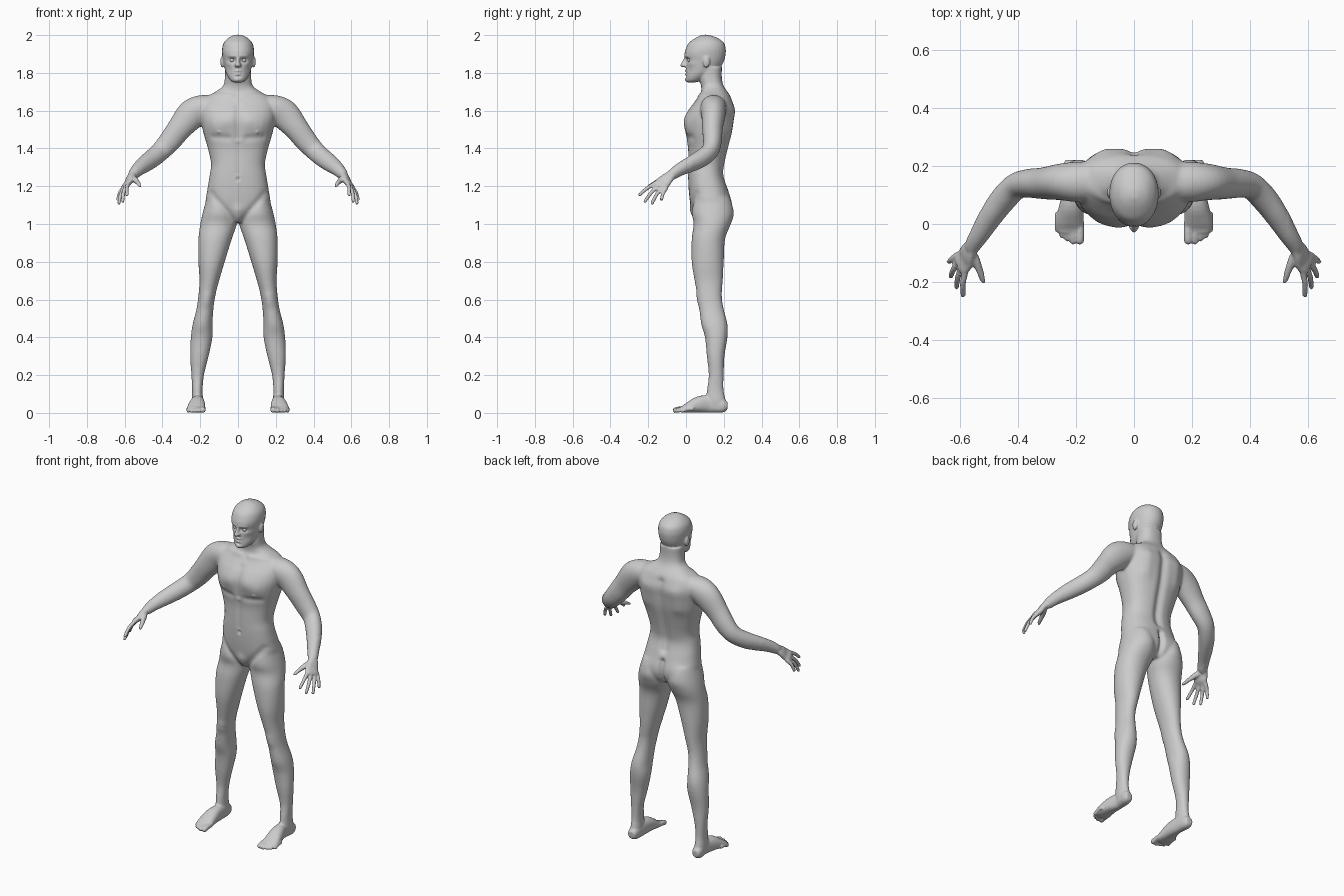
import bpy, bmesh, math
from mathutils import Vector, Matrix
from mathutils.kdtree import KDTree

cube = bpy.data.objects.get("Cube")
if cube:
    bpy.data.objects.remove(cube, do_unlink=True)

CM = 0.01  # parts are given in hundredths of a unit
SEGMENTS = 28

skin = bpy.data.materials.new("matte_grey")
skin.use_nodes = True
grey = (0.6, 0.6, 0.6, 1)
skin.diffuse_color = grey
skin.node_tree.nodes["Principled BSDF"].inputs["Base Color"].default_value = grey

bm = bmesh.new()


def spline(rows, steps=4):
    """Catmull-Rom curve through rows of numbers."""
    curve = []
    for i in range(len(rows) - 1):
        before, start = rows[max(i - 1, 0)], rows[i]
        end, after = rows[i + 1], rows[min(i + 2, len(rows) - 1)]
        for step in range(steps):
            t = step / steps
            curve.append([b + t / 2 * (c - a + t * (2 * a - 5 * b + 4 * c - d + t * (3 * (b - c) + d - a)))
                          for a, b, c, d in zip(before, start, end, after)])
    return curve + [list(rows[-1])]


def loft(rows, side=None, power=2):
    """Skin ellipses (x, y, z, a, b): level rings, or square to the path when side is given."""
    rows = spline(rows)
    rings = []
    for i, (x, y, z, a, b) in enumerate(rows):
        u, v = Vector((1, 0, 0)), Vector((0, 1, 0))
        if side:
            ahead, behind = rows[min(i + 1, len(rows) - 1)], rows[max(i - 1, 0)]
            along = (Vector(ahead[:3]) - Vector(behind[:3])).normalized()
            u = Vector(side)
            u = (u - along * u.dot(along)).normalized()
            v = along.cross(u)
        ring = []
        for k in range(SEGMENTS):
            angle = math.tau * k / SEGMENTS
            c, s = math.cos(angle), math.sin(angle)
            c = math.copysign(abs(c) ** (2 / power), c)
            s = math.copysign(abs(s) ** (2 / power), s)
            ring.append(bm.verts.new((Vector((x, y, z)) + u * a * c + v * b * s) * CM))
        rings.append(ring)
    for lower, upper in zip(rings, rings[1:]):
        for k in range(SEGMENTS):
            j = (k + 1) % SEGMENTS
            bm.faces.new((lower[k], lower[j], upper[j], upper[k]))
    bm.faces.new(rings[0][::-1])
    bm.faces.new(rings[-1])


def column(rows, power):
    """Level rings given as height, left edge, right edge, front, back."""
    loft([((left + right) / 2, (front + back) / 2, z, (right - left) / 2, (back - front) / 2)
          for z, left, right, front, back in rows], None, power)


def central(rows, power):
    """Level rings on the middle plane, given as height, half width, front, back."""
    column([(z, -half, half, front, back) for z, half, front, back in rows], power)


def blob(centre, size):
    place = Matrix.Translation(Vector(centre) * CM) @ Matrix.Diagonal((*(Vector(size) * CM), 1))
    bmesh.ops.create_uvsphere(bm, u_segments=16, v_segments=10, radius=1, matrix=place)


def digit(points, root, tip):
    """Finger or toe with a round end."""
    rows = []
    for i, point in enumerate(points):
        radius = root + (tip - root) * i / (len(points) - 1)
        rows.append((*point, radius, radius))
    loft(rows, (1, 0.3, 0))
    blob(points[-1], (tip, tip, tip))


# Left leg, from hip to heel
column([(114, 3, 16.5, 4, 22.5), (106, 1, 18.7, 3, 24.7), (100, 0.6, 20, 4, 23.7), (92, 3.3, 21, 3, 20.7),
        (80, 7, 21, 3, 20), (70, 10, 20.4, 4.5, 19.5), (62, 12, 21, 6, 19), (55, 13, 22, 7, 20),
        (47, 13.5, 24, 8, 22), (40, 13.5, 25, 10, 22), (30, 15.5, 25.4, 11, 20.4), (20, 18, 24.7, 12, 20),
        (12, 18.7, 24.3, 11, 20), (6, 18.5, 24.5, 11, 21), (2, 19, 24, 12, 21)], 2.1)

# Left foot and toes
loft([(21.5, 22, 3.6, 2, 2), (21.5, 19.5, 3.8, 3, 3.7), (21, 13, 4.7, 3, 4.6), (21.5, 7, 4.5, 4, 4.3),
      (22, 2, 3, 4.7, 3), (22, -1, 2, 4.8, 2), (22, -3, 1.7, 4, 1.4)], (1, 0, 0), 2.3)
for x, tip, radius in ((18.6, -5.6, 1.5), (21, -6, 1.1), (23, -5, 1), (24.7, -4, 1), (26.3, -2, 1)):
    digit([(x, tip + 6, 2.2), (x, tip + 2.5, 2), (x, tip, radius)], radius, radius)

# Left arm, from shoulder to wrist
loft([(12, 15, 163, 6, 5), (18.5, 14.5, 161.5, 7, 7), (24.5, 14.5, 158, 6.4, 8), (31, 14, 150.5, 5.5, 6.6),
      (36, 14, 144, 5, 6), (40.5, 13, 139, 4.5, 5.3), (45, 8.5, 135, 4.5, 5), (49, 3, 132, 4, 4.6),
      (53, -3.5, 128.7, 3.3, 3.6), (55.5, -7.5, 126, 2.8, 2.8), (56, -9, 125, 2.6, 2)], (0, 1, 0))

# Left hand: palm, fingers, thumb
loft([(55, -7, 126.5, 2.4, 2), (57, -9.5, 124.5, 3.3, 1.8), (58, -12, 122, 4, 1.7),
      (59.5, -14, 120.4, 4, 1.4), (60, -14.6, 119.6, 3.6, 1)], (3, 6, -2.5), 2.4)
wrist = Vector((57.5, -11, 123))
for knuckle, tip in (((58, -16.3, 121.4), (58.8, -24.5, 115.5)), ((59.3, -14.8, 120), (61, -21.7, 112)),
                     ((60.3, -12.8, 119), (63, -18, 111)), ((60.7, -10.6, 119), (63.6, -13, 113))):
    knuckle, tip = Vector(knuckle), Vector(tip)
    bend = knuckle.lerp(tip, 0.5) + Vector((0.5, -0.3, 0.4))
    digit([knuckle.lerp(wrist, 0.3), knuckle, bend, tip], 1.25, 0.9)
digit([(56, -10, 124.5), (54, -13.5, 123), (52.6, -17, 121.5), (51.8, -20, 120)], 1.8, 1)

# Left ear and nostril
blob((8.3, 10.8, 185.8), (1.1, 1.9, 3.1))
blob((1.1, -0.8, 184), (0.8, 1.2, 0.8))

# Mirror the limbs to the right side
copy = bmesh.ops.duplicate(bm, geom=bm.verts[:] + bm.edges[:] + bm.faces[:])["geom"]
bmesh.ops.scale(bm, vec=(-1, 1, 1), verts=[g for g in copy if isinstance(g, bmesh.types.BMVert)])

# Torso and neck
central([(101, 5, 7, 20), (104, 12, 4.3, 23), (110, 17, 2.4, 24.3), (118, 16.3, 1.4, 22.4), (126, 15, 1, 20),
         (132, 14.3, 1, 20.6), (140, 16, 1, 22.4), (148, 18.3, -0.3, 24.4), (155, 19.7, -0.7, 25.4),
         (160, 20, 1, 26), (164, 19.5, 4, 25), (167.5, 16.5, 6.5, 23.7), (170, 12, 8, 22), (173, 8, 8, 20),
         (177, 7, 7, 19), (183, 7, 7, 19)], 2.4)

# Head and nose
central([(175, 2, 1, 5), (176, 4, 0, 8.5), (179, 6, 0, 13.5), (182, 7, 0, 17.5), (186, 7.8, 0, 20),
         (190, 8.4, -0.8, 21), (193, 8.4, 0, 21), (196, 7.5, 1.6, 20), (198.5, 5.2, 5, 16.7),
         (199.7, 2.8, 7.5, 13.5), (200.2, 1, 9, 11.5)], 2.1)
loft([(0, 0.4, 188.8, 0.9, 1), (0, -0.6, 186.8, 0.9, 1), (0, -1.5, 184.8, 1, 1.3),
      (0, -1.6, 183.8, 1, 1), (0, -0.4, 183, 0.9, 0.6)])
blob((0, -2, 184), (1, 1.1, 1))

bmesh.ops.recalc_face_normals(bm, faces=bm.faces[:])
mesh = bpy.data.meshes.new("body")
bm.to_mesh(mesh)
bm.free()
body = bpy.data.objects.new("body", mesh)
bpy.context.collection.objects.link(body)
bpy.context.view_layer.objects.active = body
body.select_set(True)


def apply(kind, **settings):
    modifier = body.modifiers.new(kind, kind)
    for key, value in settings.items():
        setattr(modifier, key, value)
    bpy.ops.object.modifier_apply(modifier=modifier.name)


# Fuse the parts, then soften the joins but spare face, hands and feet
apply('REMESH', mode='VOXEL', voxel_size=0.005)
soft = body.vertex_groups.new(name="soft")
soft.add([v.index for v in body.data.vertices
          if 0.1 < v.co.z < 1.74 and abs(v.co.x) < 0.53], 1, 'REPLACE')
apply('SMOOTH', factor=0.5, iterations=30, vertex_group="soft")
apply('SMOOTH', factor=0.5, iterations=4)

verts = body.data.vertices
tree = KDTree(len(verts))
for v in verts:
    tree.insert((v.co.x, 0, v.co.z), v.index)
tree.balance()
normals = [v.normal.copy() for v in verts]


def sculpt(facing, x1, z1, x2, z2, radius, push):
    """Raise or sink a soft mirrored stroke on the front (-1) or back (1)."""
    for side in {1, -1 if x1 + x2 else 1}:
        start, end = Vector((side * x1, 0, z1)) * CM, Vector((side * x2, 0, z2)) * CM
        line = end - start
        for spot, i, _ in tree.find_range((start + end) / 2, line.length / 2 + radius * CM * 2.5):
            t = max(0, min(1, (spot - start).dot(line) / line.length_squared))
            away = (spot - start - line * t).length / (radius * CM)
            weight = max(0, normals[i].y * facing) * math.exp(-away * away)
            verts[i].co += normals[i] * push * CM * weight


# Back: spine, seat cleft, seat, shoulder blades
sculpt(1, 0, 164, 0, 122, 2.4, -1.4)
sculpt(1, 0, 115, 0, 103, 1.6, -2)
sculpt(1, 9, 110, 8, 107, 5, 0.8)
sculpt(1, 10, 160, 11, 150, 4, 0.8)

# Front of the trunk: chest, breastbone, crease, nipples, belly line, navel, groin, collarbones, kneecaps
sculpt(-1, 7, 154, 11, 152, 4.5, 0.9)
sculpt(-1, 0, 162, 0, 146, 1.8, -0.9)
sculpt(-1, 5, 145.5, 13, 146, 1.8, -0.6)
sculpt(-1, 10, 148.7, 10.1, 148.7, 0.7, 0.5)
sculpt(-1, 0, 142, 0, 127, 1.4, -0.4)
sculpt(-1, 0, 124, 0, 123.5, 0.9, -0.8)
sculpt(-1, 14, 116, 3, 103, 1.8, -0.6)
sculpt(-1, 0, 107, 0, 102, 2.8, 1)
sculpt(-1, 3, 168, 15, 168.5, 1.2, 0.5)
sculpt(-1, 16, 61, 16.5, 59, 2.8, 0.6)

# Face: eye sockets, brows, cheekbones, cheek hollows, lips, mouth line, chin dip, chin
sculpt(-1, 2.4, 186.8, 3.8, 186.8, 1.2, -1)
sculpt(-1, 1.2, 188.8, 4.4, 188.8, 0.8, 0.4)
sculpt(-1, 5, 185, 6, 185, 1.4, 0.4)
sculpt(-1, 5, 181.5, 5, 181, 1.8, -0.4)
sculpt(-1, 0, 181, 1.2, 180.8, 0.6, 0.4)
sculpt(-1, 0, 179.3, 1.1, 179.4, 0.6, 0.4)
sculpt(-1, 0, 180.1, 1.9, 180.1, 0.4, -0.4)
sculpt(-1, 0, 178, 1.2, 178, 0.6, -0.4)
sculpt(-1, 0, 176.6, 0.8, 176.6, 1.3, 0.3)

apply('SMOOTH', factor=0.5, iterations=1)
body.data.materials.clear()
body.data.materials.append(skin)
bpy.ops.object.shade_smooth()

# Eyeballs
for name, side in (("left_eye", 1), ("right_eye", -1)):
    bpy.ops.mesh.primitive_uv_sphere_add(segments=20, ring_count=12, radius=1.2 * CM,
                                         location=Vector((side * 3.1, 2, 186.7)) * CM)
    eye = bpy.context.object
    eye.name = name
    eye.data.materials.append(skin)
    bpy.ops.object.shade_smooth()
